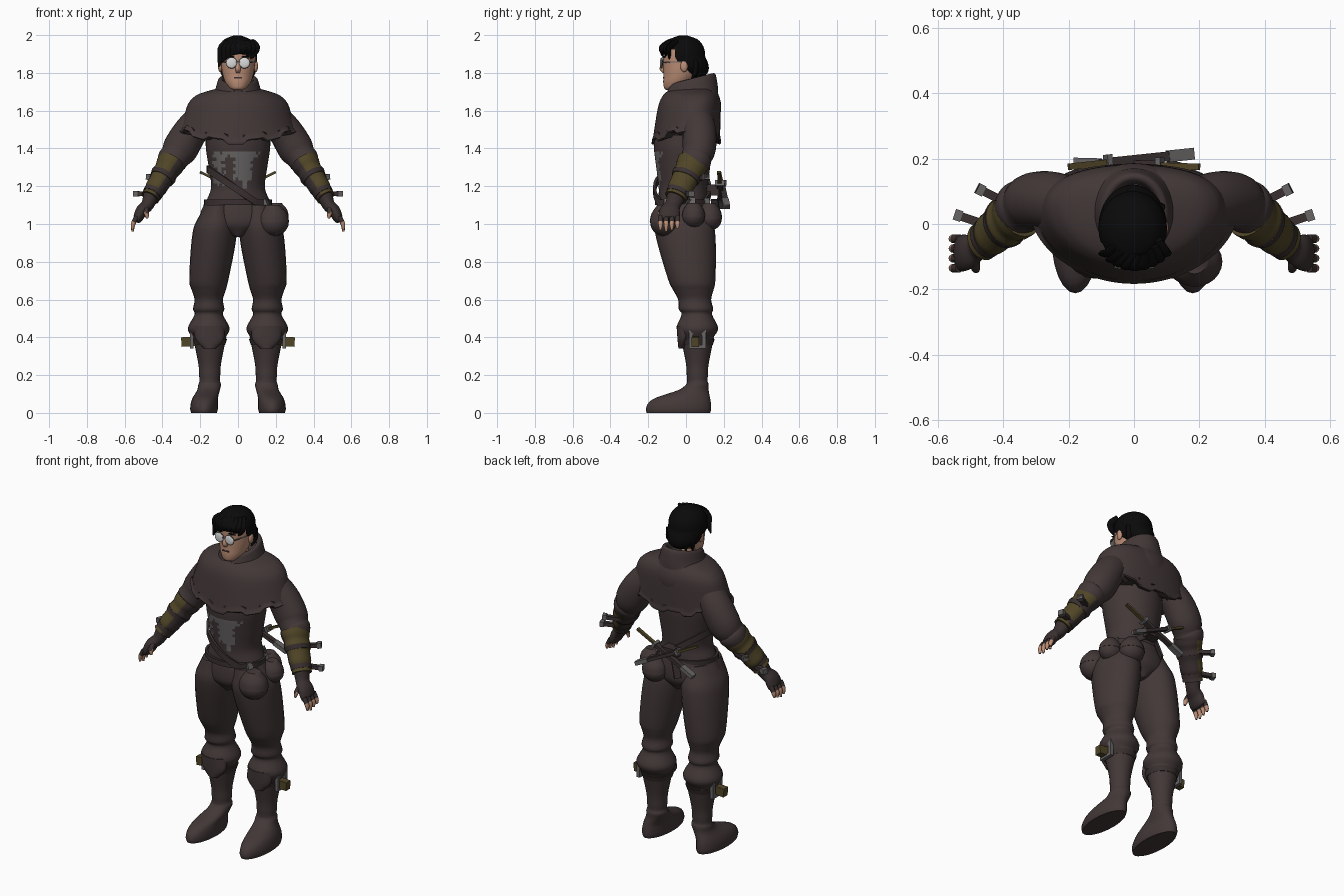
import bpy, bmesh, math
from mathutils import Vector

if "Cube" in bpy.data.objects:
    bpy.data.objects.remove(bpy.data.objects["Cube"])


def material(name, red, green, blue):
    mat = bpy.data.materials.new(name)
    mat.use_nodes = True
    mat.diffuse_color = (red, green, blue, 1)
    mat.node_tree.nodes["Principled BSDF"].inputs["Base Color"].default_value = mat.diffuse_color
    return mat


CLOTH = material("brown cloth", .056, .039, .039)
LEATHER = material("dark leather", .043, .03, .03)
SKIN = material("skin", .5, .27, .18)
HAIR = material("black hair", .003, .003, .003)
OLIVE = material("olive wrap", .08, .06, .02)
METAL = material("worn grey", .14, .13, .13)
GLASS = material("pale lens", .7, .7, .7)


def finish(bm, name, mats, angle=50):
    bmesh.ops.recalc_face_normals(bm, faces=bm.faces)
    mesh = bpy.data.meshes.new(name)
    bm.to_mesh(mesh)
    bm.free()
    part = bpy.data.objects.new(name, mesh)
    bpy.context.collection.objects.link(part)
    for mat in mats:
        mesh.materials.append(mat)
    bpy.ops.object.select_all(action='DESELECT')
    part.select_set(True)
    bpy.context.view_layer.objects.active = part
    bpy.ops.object.shade_smooth_by_angle(angle=math.radians(angle))


def spline(points, steps):
    # Smooth curve through every ring
    out, last = [], len(points) - 1
    for i in range(last):
        quad = [points[max(i - 1, 0)], points[i], points[i + 1], points[min(i + 2, last)]]
        for k in range(steps):
            t = k / steps
            out.append([b + t / 2 * (c - a + t * (2 * a - 5 * b + 4 * c - d + t * (3 * (b - c) + d - a)))
                        for a, b, c, d in zip(*quad)])
    return out + [points[-1]]


def sweep(name, rings, *mats, sides=24, steps=4, along=False, flip=1, tweak=None, paint=None, cut=None):
    # Rings are (x, y, z, half width, half depth), level or square to the path
    rings, bm, rows = spline(rings, steps), bmesh.new(), []
    for i, (x, y, z, width, depth) in enumerate(rings):
        back, side = Vector((0, 1, 0)), Vector((1, 0, 0))
        if along:
            before, after = rings[max(i - 1, 0)], rings[min(i + 1, len(rings) - 1)]
            path = (Vector(after[:3]) - Vector(before[:3])).normalized()
            back = (back - path * back.dot(path)).normalized()
            side = path.cross(back)
        row = []
        for k in range(sides):
            angle = math.tau * k / sides
            co = Vector((x, y, z)) + side * width * math.cos(angle) + back * depth * math.sin(angle)
            if tweak:
                tweak(co, angle)
            co.x *= flip
            row.append(bm.verts.new(co))
        rows.append(row)
    for low, high in zip(rows, rows[1:]):
        for k in range(sides):
            bm.faces.new((low[k], low[k - 1], high[k - 1], high[k]))
    bm.faces.new(rows[0])
    bm.faces.new(rows[-1])
    for face in list(bm.faces):
        centre = face.calc_center_median()
        if paint and paint(centre):
            face.material_index = 1
        if cut and cut(centre):
            bm.faces.remove(face)
    finish(bm, name, mats)


def ball(name, centre, size, mat):
    bm = bmesh.new()
    bmesh.ops.create_uvsphere(bm, u_segments=20, v_segments=12, radius=1)
    for vert in bm.verts:
        vert.co = Vector(centre) + vert.co * Vector(size)
    finish(bm, name, [mat])


def bar(name, start, end, width, depth, mat, flip=1):
    start, end, bm = Vector(start), Vector(end), bmesh.new()
    turn = (end - start).to_track_quat('Z', 'Y')
    bmesh.ops.create_cube(bm, size=1)
    for vert in bm.verts:
        size = Vector((width, depth, (end - start).length))
        vert.co = (start + end) / 2 + turn @ (vert.co * size)
        vert.co.x *= flip
    finish(bm, name, [mat], angle=30)


def belt(name, z, slope, width, depth, height):
    bm, rows, count = bmesh.new(), [], 40
    for k in range(count):
        c, s = math.cos(math.tau * k / count), math.sin(math.tau * k / count)
        rows.append([bm.verts.new(((width + out) * c, (depth + out) * s - .02, z + slope * c + rise))
                     for out, rise in ((0, 0), (.014, 0), (.014, height), (0, height))])
    for k in range(count):
        for j in range(4):
            bm.faces.new((rows[k - 1][j - 1], rows[k][j - 1], rows[k][j], rows[k - 1][j]))
    finish(bm, name, [LEATHER])


def blend(count, rule):
    return [rule(i / count) for i in range(count + 1)]


# Tunic with a faded, broken paint patch on the chest
def faded(c):
    x, z = c.x + .008 * math.sin(c.z * 190), c.z + .006 * math.sin(c.x * 230)
    worn = math.sin(c.x * 170) + math.sin(c.z * 140 + c.x * 60) > -1
    top = z > 1.35 and abs(x) < .11
    stem = z > 1.24 and -.02 < x < .07
    hook = 1.19 < z < 1.3 and .02 < x < .05
    edge = z > 1.21 and -.13 < x < -.07
    return c.y < -.05 and c.z < 1.39 and (stem or hook or worn and (top or edge))


tunic = [(1.06, .2), (1.09, .185), (1.14, .16), (1.2, .142), (1.3, .155), (1.4, .17), (1.47, .17)]
sweep("tunic", [(0, -.015, z, r, .13 + min(.025, max(0, z - 1.2) / 8)) for z, r in tunic],
      CLOTH, METAL, sides=72, steps=6, paint=faded)


# Shoulder cape: hem rises over the arms and steps in and out
def shape_cape(co, angle):
    low = max(0, (1.66 - co.z) / .24)
    co.y += .035 * math.cos(angle) ** 2
    co.z += .7 * low * co.x ** 2
    if low > .8:
        co.z += .02 * (int(angle * 3 + .5) % 2)


sweep("shoulder_cape", [(0, 0, 1.45, .2, .12)] + blend(10, lambda t: (
    0, t / 40, 1.42 + .3 * t, .31 - .06 * t - .15 * t ** 10, .18 - .02 * t - .06 * t ** 8)),
      CLOTH, sides=72, steps=3, tweak=shape_cape)


# Collar notched at the throat, and the hood lying on the back
def shape_collar(co, angle):
    rise = min(1, max(0, (co.z - 1.64) * 10))
    notch = max(0, 1 - abs(co.x) * 30) if co.y < -.06 else 0
    co.z += rise * (co.y / 4 - notch / 20)


sweep("collar", [(0, .03, 1.64, .19, .14), (0, .03, 1.69, .13, .14), (0, .03, 1.74, .11, .13),
                 (0, .03, 1.76, .1, .12), (0, .03, 1.755, .08, .1), (0, .03, 1.69, .07, .08)],
      CLOTH, sides=48, tweak=shape_collar)
sweep("hood", blend(6, lambda t: (0, .13 - t / 25, 1.5 + .28 * t, .02 + .115 * math.sin(math.pi * t),
                                  .02 + .055 * math.sin(math.pi * t))), CLOTH)

# Hips, then mirrored legs, boots and arms
sweep("hips", [(0, -.01, z, r, r / 4 + .095) for z, r in ((.93, .02), (.96, .1), (1, .19), (1.06, .195), (1.12, .16))],
      CLOTH, sides=36)
trouser = [(1.1, .07), (1.05, .09), (1, .11), (.95, .117), (.85, .115), (.7, .103), (.65, .09), (.6, .075), (.55, .083),
           (.52, .075), (.45, .11), (.4, .09), (.36, .07)]
boot = [(0, .068), (.02, .073), (.05, .072), (.08, .067), (.12, .06), (.15, .06), (.17, .054), (.2, .056),
        (.26, .06), (.37, .082), (.4, .09)]
elbow, wrist = Vector((.35, .04, 1.33)), Vector((.465, -.055, 1.14))


def forearm(t, extra=0):
    thick = .075 - .027 * t + extra + .003 * math.sin(t * 20)
    return (*elbow.lerp(wrist, t), thick, thick + .01)


def inner_arm(c):
    return abs(c.x) < .33 + (1.32 - c.z) * .64


def toe(z):
    return .1 * max(0, 1 - (z / .13) ** 3)


for s, side in ((1, "left_"), (-1, "right_")):
    sweep(side + "trouser_leg", [(.155 - max(0, z - .7) / 8, .06 - max(0, z - .5) / 7, z, r, r + (z - .45) / 12)
                                 for z, r in trouser], CLOTH, flip=s)
    sweep(side + "boot", [(.15 + toe(z) * .3, .06 - toe(z), z, r, r + toe(z)) for z, r in boot], CLOTH, flip=s)
    sweep(side + "knee_flap", [(.15, -.02, .34, .03, .02), (.15, -.015, .39, .075, .03),
                               (.155, 0, .46, .08, .05)], CLOTH, flip=s)
    # Knee strap, buckle frame and wrapped peg
    sweep(side + "knee_strap", [(.15, .057, .36, .082, .085), (.15, .057, .39, .092, .095)], LEATHER, steps=1, flip=s)
    bar(side + "knee_peg", (.22, .05, .38), (.3, .05, .375), .04, .05, OLIVE, s)
    for y in (.025, .095):
        bar(side + "buckle_post", (.245, y, .34), (.245, y, .44), .02, .02, METAL, s)
    for z in (.35, .43):
        bar(side + "buckle_rail", (.245, .015, z), (.245, .105, z), .02, .02, METAL, s)

    # Sleeve, bracer with straps and pegs
    sweep(side + "sleeve", [(.17, .05, 1.58, .085, .085), (.25, .07, 1.49, .09, .09), (.305, .07, 1.4, .094, .088),
                            (.335, .055, 1.355, .08, .08), (.35, .05, 1.335, .08, .083),
                            (.37, .035, 1.3, .066, .07)], CLOTH, along=True, flip=s)
    sweep(side + "bracer", blend(8, forearm), OLIVE, LEATHER, along=True, flip=s, paint=inner_arm)
    for t in (.38, .82):
        sweep(side + "bracer_strap", [forearm(t, .003), forearm(t + .1, .003)], LEATHER,
              steps=1, along=True, flip=s)
    for start, end in (((.4, .07, 1.24), (.48, .11, 1.25)), ((.46, 0, 1.16), (.55, .03, 1.16))):
        tip = Vector(end).lerp(Vector(start), .25)
        bar(side + "peg", start, end, .026, .022, LEATHER, s)
        bar(side + "peg_cap", tip, end, .034, .03, METAL, s)

    # Fingerless glove with bare fingertips
    sweep(side + "glove", [(.46, -.05, 1.15, .042, .05), (.48, -.07, 1.1, .034, .042), (.51, -.085, 1.07, .032, .054),
                           (.53, -.09, 1.03, .026, .056), (.54, -.09, 1.02, .018, .05)],
          LEATHER, along=True, flip=s)
    for k in range(4):
        y, low = .03 * k - .135, .96 + abs(k - 1) / 120
        sweep(side + "finger", [(.535, y, 1.04, .013, .014), (.555, y, 1, .012, .013), (.558, y, low, .006, .006)],
              SKIN, LEATHER, sides=10, along=True, flip=s, paint=lambda c: c.z > 1.01)
    sweep(side + "thumb", [(.49, -.1, 1.09, .017, .017), (.485, -.135, 1.06, .014, .014), (.48, -.14, 1.03, .007, .007)],
          SKIN, LEATHER, sides=10, along=True, flip=s, paint=lambda c: c.z > 1.06)

# Belts and pouches
belt("waist_belt", 1.1, 0, .165, .13, .03)
belt("slung_belt", 1.16, -.11, .152, .14, .04)
for name, x, y, z, r in (("front_pouch", .185, -.115, 1.01, .075), ("side_pouch", .2, .04, 1.04, .06),
                         ("back_pouch", .12, .125, 1.03, .065)):
    ball(name, (x, y, z), (r * 1.12, r, r), CLOTH)
    sweep(name + "_flap", [(x, y, z, r * 1.14, r * 1.03), (x, y, z + r * .6, r, r * .9),
                           (x, y, z + r * 1.2, r * .5, r * .5)], CLOTH)
    bar(name + "_loop", (x * .85, y * .9, z + r), (x * .75, y * .85, z + r * 1.6), .03, .02, METAL)

# Two crossed sheathed blades on the back, with a hanging tag
for s in (1, -1):
    top, low = Vector((s * .2, .175, 1.275)), Vector((s * -.18, .2 - s * .015, 1.09))
    for name, start, end, width, mat in (("grip", 0, .3, .02, OLIVE), ("guard", .3, .34, .05, METAL),
                                         ("sheath", .33, 1, .03, LEATHER), ("sheath_tip", .8, 1, .036, METAL)):
        bar("blade_" + name, top.lerp(low, start), top.lerp(low, end), width, width * .65, mat)
bar("sheath_holder", (0, .11, 1.18), (0, .175, 1.18), .08, .06, LEATHER)
bar("hanging_tag", (-.03, .15, 1.13), (-.06, .165, 1.04), .04, .01, LEATHER)

# Head, ears and face
sweep("neck", [(0, .01, 1.62, .06, .06), (0, -.01, 1.8, .06, .06)], SKIN)
head = [(1.71, .03), (1.72, .047), (1.75, .068), (1.79, .082), (1.84, .09), (1.9, .091), (1.95, .08), (1.98, .05)]
sweep("head", [(0, -.02 - 3 * max(0, 1.84 - z) ** 2, z, r, r * 1.12) for z, r in head], SKIN)
sweep("nose", [(0, -.12, 1.86, .009, .008), (0, -.126, 1.82, .014, .014), (0, -.115, 1.8, .01, .008)], SKIN, sides=12)
bar("mouth", (-.022, -.118, 1.775), (.022, -.118, 1.775), .006, .008, LEATHER)
for s in (1, -1):
    ball("ear", (s * .094, -.01, 1.835), (.012, .02, .03), SKIN)
    ball("eyebrow", (s * .038, -.115, 1.885), (.026, .008, .005), HAIR)
    ball("spectacle_rim", (s * .034, -.128, 1.853), (.03, .006, .03), METAL)
    ball("spectacle_lens", (s * .034, -.132, 1.853), (.027, .006, .027), GLASS)
    bar("spectacle_arm", (.06, -.125, 1.855), (.098, -.01, 1.86), .006, .006, METAL, s)
bar("spectacle_bridge", (-.012, -.133, 1.858), (.012, -.133, 1.858), .006, .006, METAL)


# Hair cap cut away from the face, with a side-swept fringe and nape locks
def crown(t):
    u = 1.94 * t - .95
    r = .105 * math.sqrt(1 - abs(u) ** 2.5)
    return (-.004, max(0, -u) * .06 - .014, 1.885 + .115 * u, r, r * 1.1)


sweep("hair_cap", blend(12, crown), HAIR, sides=32, steps=2,
      cut=lambda c: c.y < -.05 and c.z < 1.92 or c.y < -.005 and c.z < 1.86)
for k in range(-4, 5):
    x = k / 48
    y, tip = 6 * x * x - .13, 1.9 - 7 * x * x + x / 4
    sweep("fringe_lock", [(x * .6 + .02, y + .04, 1.965, .02, .012), (x + .006, y, 1.935, .027, .012),
                          (x - .005, y, tip / 2 + .965, .02, .01), (x - .02, y, tip, .003, .003)],
          HAIR, sides=10, along=True)
for k in range(-2, 4):
    x = k * .03 - .015
    y = .09 - 7 * x * x
    sweep("nape_lock", [(x, y, 1.87, .02, .014), (x, y, 1.81, .02, .014), (x * .9, y - .02, 1.765, .004, .004)],
          HAIR, sides=10, along=True)
